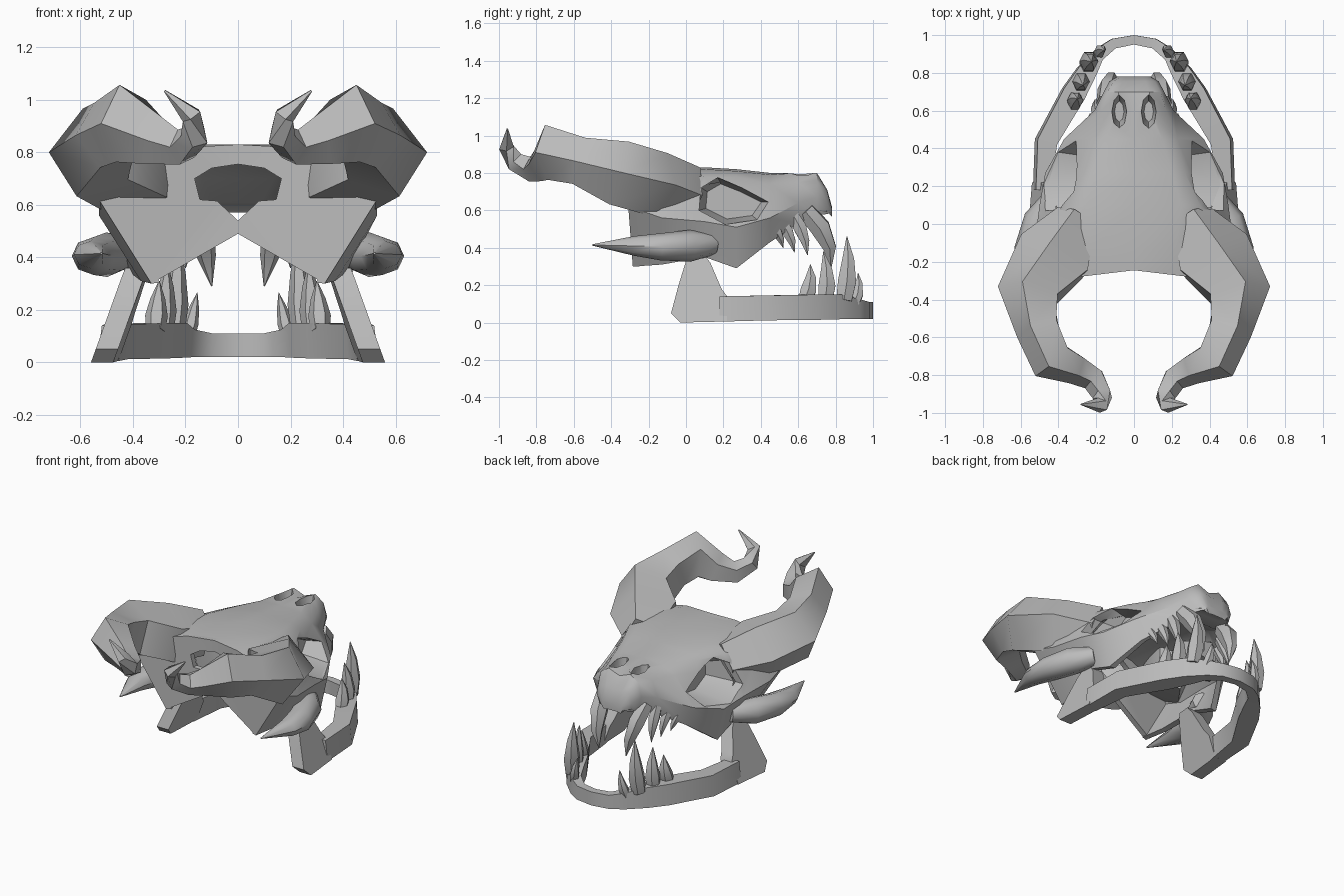
import bpy, bmesh, math
from mathutils import Vector

if "Cube" in bpy.data.objects:
    bpy.data.objects.remove(bpy.data.objects["Cube"])

bone = bpy.data.materials.new("bone grey")
bone.diffuse_color = (0.5, 0.5, 0.5, 1)
bone.use_nodes = True
bone.node_tree.nodes["Principled BSDF"].inputs["Base Color"].default_value = bone.diffuse_color


def smooth(ob, angle):
    bpy.ops.object.select_all(action='DESELECT')
    ob.select_set(True)
    bpy.context.view_layer.objects.active = ob
    bpy.ops.object.shade_smooth_by_angle(angle=math.radians(angle))


def skin(name, rings, mirror=False, angle=40, caps=(True, True)):
    """Skin a list of equal-length point rings into a mesh."""
    bm = bmesh.new()
    vs = [[bm.verts.new(p) for p in r] for r in rings]
    n = len(rings[0])
    for a, b in zip(vs, vs[1:]):
        for i in range(n):
            j = (i + 1) % n
            bm.faces.new((a[i], a[j], b[j], b[i]))
    if caps[0]:
        bm.faces.new(vs[0])
    if caps[1]:
        bm.faces.new(vs[-1][::-1])
    bmesh.ops.remove_doubles(bm, verts=bm.verts[:], dist=0.0001)
    bm.normal_update()
    bmesh.ops.recalc_face_normals(bm, faces=bm.faces[:])
    if mirror:
        dup = bmesh.ops.duplicate(bm, geom=bm.verts[:] + bm.edges[:] + bm.faces[:])["geom"]
        for v in dup:
            if isinstance(v, bmesh.types.BMVert):
                v.co.x *= -1
        bmesh.ops.reverse_faces(bm, faces=[f for f in dup if isinstance(f, bmesh.types.BMFace)])
    bm.normal_update()
    me = bpy.data.meshes.new(name)
    bm.to_mesh(me)
    bm.free()
    ob = bpy.data.objects.new(name, me)
    bpy.context.collection.objects.link(ob)
    me.materials.append(bone)
    smooth(ob, angle)
    return ob


def tube(name, path, up=(0, 0, 1), sides=6, angle=50, phase=0.0):
    """Tapered tube through (x, y, z, half width, half height) stations."""
    c = [Vector(p[:3]) for p in path]
    rings = []
    for i, p in enumerate(path):
        t = (c[min(i + 1, len(c) - 1)] - c[max(i - 1, 0)]).normalized()
        s = t.cross(Vector(up)).normalized()
        u = s.cross(t)
        rings.append([c[i] + s * p[3] * math.cos(2 * math.pi * k / sides + phase)
                      + u * p[4] * math.sin(2 * math.pi * k / sides + phase)
                      for k in range(sides)])
    return skin(name, rings, True, angle)


def tooth(name, base, tip, r, bulge):
    """Curved fang, bulging along y in the middle."""
    b, t = Vector(base), Vector(tip)
    path = []
    for f, k in ((0, 0.85), (0.3, 1), (0.65, 0.65), (1, 0.04)):
        p = b.lerp(t, f) + Vector((0, bulge * 4 * f * (1 - f), 0))
        path.append((*p, r * k * 0.9, r * k))
    return tube(name, path, up=(0, 1, 0))


# hollow skull: y, highest inside z, and half outline (x, z) from crown to lower rim
sections = [
    (-0.24, 1, [(0, .83), (.18, .82), (.42, .76), (.53, .62), (.33, .30)]),
    (-0.13, 1, [(0, .83), (.22, .83), (.45, .77), (.53, .56), (.37, .31)]),
    (0.10, 1, [(0, .83), (.25, .82), (.35, .78), (.50, .54), (.42, .35)]),
    (0.27, 1, [(0, .82), (.20, .81), (.27, .78), (.47, .51), (.42, .29)]),
    (0.45, .70, [(0, .80), (.15, .79), (.23, .74), (.37, .56), (.32, .43)]),
    (0.60, .61, [(0, .79), (.10, .80), (.17, .75), (.21, .64), (.19, .53)]),
    (0.70, .60, [(0, .77), (.08, .80), (.14, .76), (.16, .67), (.14, .575)]),
    (0.755, .595, [(0, .70), (.06, .71), (.11, .70), (.13, .64), (.11, .58)]),
    (0.78, .595, [(0, .62), (.04, .62), (.07, .615), (.09, .605), (.08, .59)]),
]
rings = []
for i, (y, roof, h) in enumerate(sections):
    inner = [(x * .9, min(roof, z - d)) for (x, z), d in zip(h, (.05, .05, .05, .01, -.004))]
    right = h + inner[::-1]
    loop = [(-x, z) for x, z in h[:0:-1]] + h + inner[::-1] + [(-x, z) for x, z in inner[1:]]
    rings.append([(x, y - (0.12 * abs(x) if i == 0 else 0), z) for x, z in loop])
skull = skin("skull", rings)

# back wall of the skull with the brain opening
hole = [(0, .755), (.10, .74), (.165, .70), (.145, .62), (.08, .615), (0, .54)]
edge = sections[0][2] + [(0, .49)]


def wall(half, y):
    full = half + [(-x, z) for x, z in half[-2:0:-1]]
    return [(x, y - 0.12 * abs(x), z) for x, z in full]


skin("skull_back", [wall(hole, -.21), wall(hole, -.245), wall(edge, -.245),
                    wall(edge, -.21), wall(hole, -.21)], caps=(False, False))

# eye sockets and nostrils
eye = [(.07, .60), (.08, .72), (.17, .775), (.30, .72), (.44, .645), (.38, .55), (.21, .525)]
cy, cz = .25, .64
eye_floor = [(.22, cy + (y - cy) * .8, cz + (z - cz) * .75) for y, z in eye]
eye_rim = [(.27 + (.775 - z) * .75 - max(0, y - .27) * .35, y, z) for y, z in eye]
cutters = [
    skin("eye_cutter", [eye_floor, [(.30, y, z) for y, z in eye],
                        [(.70, y, z) for y, z in eye]], True),
    skin("nostril_cutter", [[(.078 + w * math.cos(a * math.pi / 4),
                              .595 + 2.2 * w * math.sin(a * math.pi / 4), z)
                             for a in range(8)] for z, w in ((.68, .025), (.95, .06))], True),
]
for c in cutters:
    m = skull.modifiers.new("cut", 'BOOLEAN')
    m.operation = 'DIFFERENCE'
    m.solver = 'EXACT'
    m.object = c
    bpy.ops.object.select_all(action='DESELECT')
    bpy.context.view_layer.objects.active = skull
    skull.select_set(True)
    bpy.ops.object.modifier_apply(modifier=m.name)
    bpy.data.objects.remove(c)
smooth(skull, 40)
back = [(x - .012, y, z) for x, y, z in eye_floor]
skin("eye_sockets", [back, eye_floor, eye_rim][1:], True, caps=(True, False))

# big curling horns, with ridges on top and outside
tube("horns", [
    (.30, .03, .68, .12, .16),
    (.41, -.17, .735, .22, .185),
    (.55, -.37, .80, .175, .185),
    (.50, -.56, .865, .125, .135),
    (.43, -.72, .91, .125, .155),
    (.31, -.765, .845, .085, .10),
    (.21, -.82, .82, .07, .07),
    (.165, -.91, .86, .055, .055),
    (.175, -.96, .94, .042, .042),
    (.28, -.955, 1.035, .004, .004),
], sides=5, phase=math.pi, angle=45)

# cheek tusks pointing backwards
tube("cheek_tusks", [
    (.42, .14, .42, .06, .06),
    (.50, .02, .41, .085, .085),
    (.55, -.14, .405, .085, .072),
    (.56, -.28, .41, .065, .052),
    (.52, -.50, .415, .004, .004),
], sides=8)

# lower jaw: stations (outer x, y, inner x, y, bottom, top)
jaw = [
    (.535, .18, .455, .18, .005, .14),
    (.525, .45, .42, .42, .012, .145),
    (.38, .72, .27, .66, .015, .15),
    (.30, .83, .20, .80, .018, .15),
    (.20, .93, .17, .87, .02, .125),
    (.12, .98, .10, .93, .02, .11),
    (0, 1.0, 0, .95, .02, .11),
]
jaw_full = jaw + [(-a, b, -c, d, e, f) for a, b, c, d, e, f in jaw[-2::-1]]
skin("lower_jaw", [[(a, b, e), (a * .97, b, f), (c * .97, d, f), (c, d, e)]
                   for a, b, c, d, e, f in jaw_full])

# rising jaw branches, leaning inwards
branch = [(-.03, 0), (-.08, .05), (-.04, .20), (0, .33), (.02, .36), (.10, .36),
          (.13, .32), (.19, .18), (.22, .14), (.22, .006)]
skin("jaw_branches", [[(x - .36 * z - .08 * max(y, 0), y, z) for y, z in branch]
                      for x in (.56, .475)], True)

# lower teeth
for i, (b, t, r) in enumerate([
    ((.19, .90, .10), (.155, .92, .265), .033),
    ((.245, .845, .12), (.225, .86, .46), .056),
    ((.285, .745, .12), (.27, .735, .38), .052),
    ((.315, .635, .12), (.30, .665, .31), .048),
]):
    tooth(f"lower_tooth_{i + 1}", b, t, r, .014)

# upper teeth
for i, (b, t, r, g) in enumerate([
    ((.155, .64, .60), (.10, .775, .29), .06, .045),
    ((.19, .575, .57), (.20, .65, .36), .04, .015),
    ((.23, .51, .54), (.22, .58, .375), .035, .012),
    ((.28, .46, .52), (.25, .52, .40), .03, .01),
]):
    tooth(f"upper_tooth_{i + 1}", b, t, r, g)
